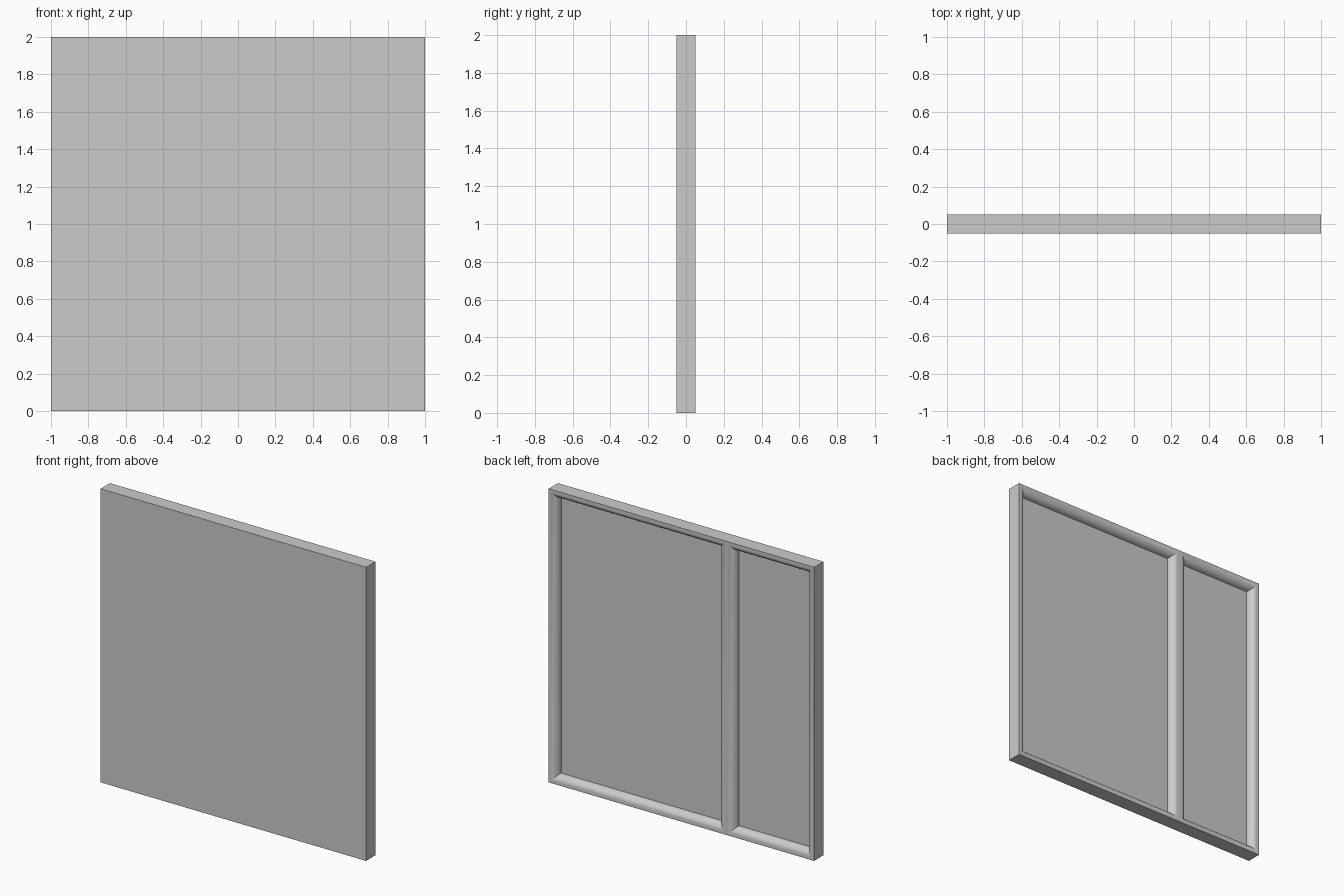
import bpy, bmesh, math

if "Cube" in bpy.data.objects:
    bpy.data.objects.remove(bpy.data.objects["Cube"])

SPLIT = -0.34          # centre line of the upright divider
HALF_T = 0.05          # half thickness
FLAT, R = 0.01, 0.05   # flat rim width, radius of the rounded inner edge
SEG = 10

# Rim profile as (inset from panel edge, y), rounding down into the recess
profile = [(0, HALF_T)]
for i in range(SEG + 1):
    a = math.pi / 2 * i / SEG
    profile.append((FLAT + R * math.sin(a), HALF_T - R + R * math.cos(a)))

bm = bmesh.new()


def ring(x0, x1, inset, y):
    """Rectangle of vertices inset from the panel outline."""
    a, b, c, d = x0 + inset, x1 - inset, inset, 2 - inset
    return [bm.verts.new(p) for p in ((a, y, c), (b, y, c), (b, y, d), (a, y, d))]


def panel(x0, x1):
    front = ring(x0, x1, 0, -HALF_T)
    bm.faces.new(front)
    prev = front
    for inset, y in profile:
        cur = ring(x0, x1, inset, y)
        for i in range(4):
            j = (i + 1) % 4
            # no hidden wall between the two panels
            shared = all(abs(v.co.x - SPLIT) < 1e-5 for v in (prev[i], prev[j]))
            if prev is front and shared:
                continue
            bm.faces.new((prev[i], prev[j], cur[j], cur[i]))
        prev = cur
    bm.faces.new(prev)  # recessed field


# Narrow and wide panels share the divider
panel(-1, SPLIT)
panel(SPLIT, 1)
bmesh.ops.remove_doubles(bm, verts=bm.verts, dist=1e-5)
bmesh.ops.dissolve_limit(bm, angle_limit=0.001, verts=bm.verts, edges=[
    e for e in bm.edges if all(abs(v.co.x - SPLIT) < 1e-5 for v in e.verts)
    and all(v.co.y < 0 for v in e.verts)])
bmesh.ops.recalc_face_normals(bm, faces=bm.faces)

mesh = bpy.data.meshes.new("framed_panel")
bm.to_mesh(mesh)
bm.free()
obj = bpy.data.objects.new("framed_panel", mesh)
bpy.context.collection.objects.link(obj)
bpy.context.view_layer.objects.active = obj
obj.select_set(True)
bpy.ops.object.shade_smooth_by_angle(angle=math.radians(30))
